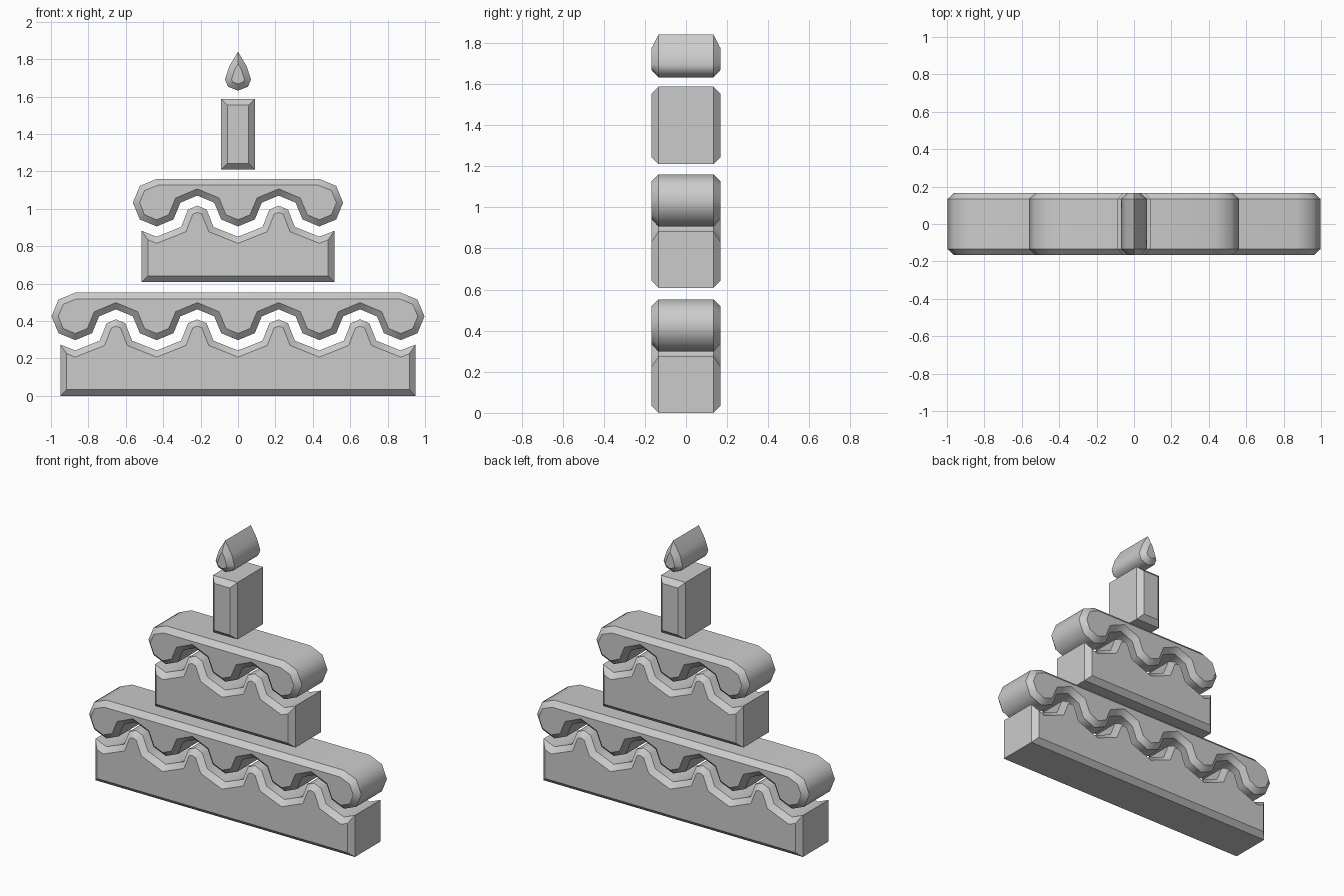
import bpy, bmesh, math
from mathutils import Vector

if "Cube" in bpy.data.objects:
    bpy.data.objects.remove(bpy.data.objects["Cube"])

DEPTH, BEVEL = 0.167, 0.033     # half thickness, chamfer size
STEP = 0.435                    # spacing of the icing drips
R = 0.127                       # drip radius
D = R * math.sqrt(0.5)


def inset(points, amount):
    """Mitred inward offset of a counter-clockwise outline."""
    pts = [Vector(p) for p in points]
    result = []
    for i, p in enumerate(pts):
        a = (p - pts[i - 1]).normalized()
        b = (pts[(i + 1) % len(pts)] - p).normalized()
        n1, n2 = Vector((-a.y, a.x)), Vector((-b.y, b.x))
        result.append(p + (n1 + n2) * amount / (1 + n1.dot(n2)))
    return result


def chamfered_slab(name, outline, lift=0.0):
    """Thick slab from an x-z outline, with chamfered front and back rims."""
    inner = inset(outline, BEVEL)
    bm = bmesh.new()
    rings = []
    for y, ring in ((-DEPTH, inner), (-DEPTH + BEVEL, outline),
                    (DEPTH - BEVEL, outline), (DEPTH, inner)):
        rings.append([bm.verts.new((p[0], y, p[1] + lift)) for p in ring])
    n = len(outline)
    for r0, r1 in zip(rings, rings[1:]):
        for i in range(n):
            j = (i + 1) % n
            bm.faces.new((r0[i], r0[j], r1[j], r1[i]))
    bm.faces.new(rings[0])
    bm.faces.new(rings[-1])
    bmesh.ops.recalc_face_normals(bm, faces=bm.faces)
    # Crisp rims and hard corners, soft shading round the shallow bends
    for f in bm.faces:
        f.smooth = len(f.verts) == 4
    for e in bm.edges:
        rim = abs(e.verts[0].co.y - e.verts[1].co.y) < 1e-5
        e.smooth = not (rim or e.calc_face_angle(0) > math.radians(50))
    mesh = bpy.data.meshes.new(name)
    bm.to_mesh(mesh)
    bm.free()
    obj = bpy.data.objects.new(name, mesh)
    bpy.context.collection.objects.link(obj)
    return obj


def drip_centres(count):
    return [(i - (count - 1) / 2) * STEP for i in range(count)]


def icing_outline(count):
    cs = drip_centres(count)
    pts = []
    for c in cs:
        pts += [(c - R, .425), (c - D, .425 - D), (c, .425 - R),
                (c + D, .425 - D), (c + R, .425)]
        if c != cs[-1]:
            pts.append((c + STEP / 2, .463))
    e = cs[-1]
    return pts + [(e + D, .425 + D), (e, .425 + R),
                  (-e, .425 + R), (-e - D, .425 + D)]


def sponge_outline(count):
    cs = drip_centres(count)
    w = cs[-1] + 0.08
    top = [(-w, .275)]
    for c in cs:
        top.append((c, .243))
        if c != cs[-1]:
            m = c + STEP / 2
            top += [(c + .131, .295), (m - .05, .388), (m, .409),
                    (m + .05, .388), (m + STEP / 2 - .131, .295)]
    top.append((w, .275))
    return [(-w, 0), (w, 0)] + top[::-1]


# Two cake tiers, each a sponge with dripping icing
for tier, count, lift in (("lower", 5, 0.0), ("upper", 3, 0.608)):
    chamfered_slab(tier + "_sponge", sponge_outline(count), lift)
    chamfered_slab(tier + "_icing", icing_outline(count), lift)

# Candle
chamfered_slab("candle", [(-.09, 1.21), (.09, 1.21), (.09, 1.587), (-.09, 1.587)])

# Flame, right half mirrored to the left
half = [(.053, 1.653), (.07, 1.692), (.045, 1.765)]
chamfered_slab("flame", [(0, 1.632)] + half + [(0, 1.84)]
               + [(-x, z) for x, z in half[::-1]])
